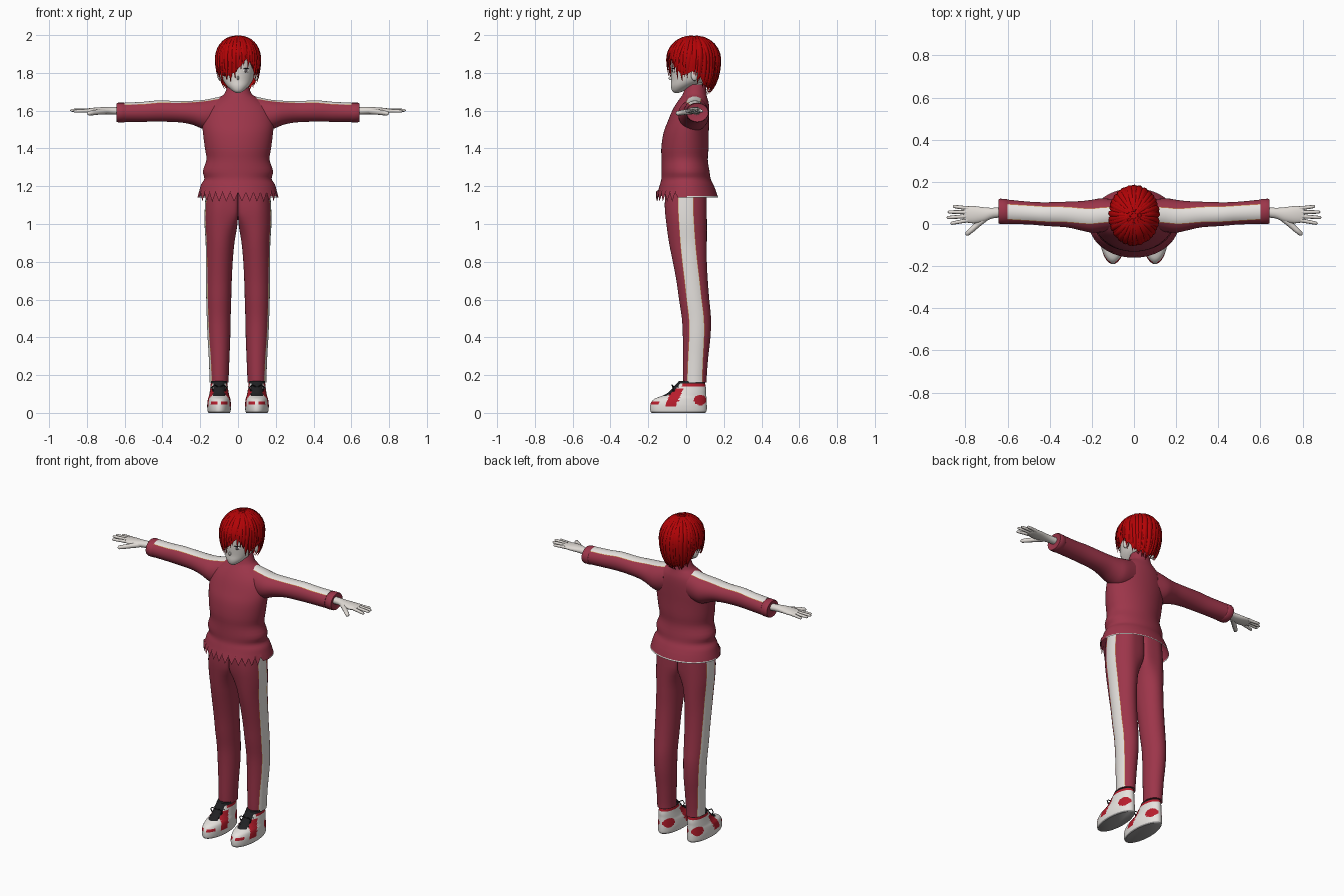
import bpy, bmesh, math, random
from mathutils import Vector, Matrix

random.seed(4)
if "Cube" in bpy.data.objects:
    bpy.data.objects.remove(bpy.data.objects["Cube"])


def material(name, r, g, b):
    m = bpy.data.materials.new(name)
    m.use_nodes = True
    m.diffuse_color = (r, g, b, 1)
    m.node_tree.nodes["Principled BSDF"].inputs["Base Color"].default_value = (r, g, b, 1)
    return m


SUIT = material("tracksuit maroon", 0.335, 0.036, 0.068)
WHITE = material("stripe white", 0.79, 0.76, 0.73)
GOLD = material("stripe edging gold", 0.6, 0.3, 0.08)
SKIN = material("pale skin", 0.74, 0.7, 0.66)
HAIR = material("hair red", 0.45, 0.001, 0.002)
RED = material("shoe red", 0.48, 0.012, 0.025)
BLACK = material("lace black", 0.015, 0.015, 0.017)
SOLE = material("sole grey", 0.34, 0.33, 0.33)
IRIS = material("iris grey", 0.12, 0.1, 0.11)


def finish(bm, name, mats, mirror=False, angle=50):
    bmesh.ops.recalc_face_normals(bm, faces=bm.faces[:])
    mesh = bpy.data.meshes.new(name)
    bm.to_mesh(mesh)
    bm.free()
    for m in mats:
        mesh.materials.append(m)
    ob = bpy.data.objects.new(name, mesh)
    bpy.context.collection.objects.link(ob)
    bpy.ops.object.select_all(action="DESELECT")
    ob.select_set(True)
    bpy.context.view_layer.objects.active = ob
    bpy.ops.object.shade_smooth_by_angle(angle=math.radians(angle))
    if mirror:
        mod = ob.modifiers.new("mirror", "MIRROR")
        mod.use_mirror_merge = False


def dense(rings, k=3):
    """Smoothly interpolate extra rings between the given ones."""
    out = []
    for i in range(len(rings) - 1):
        a, b, c, d = (rings[max(0, min(len(rings) - 1, i + o))] for o in (-1, 0, 1, 2))
        for s in range(k):
            t = s / k
            out.append([q + 0.5 * t * (r - p + t * (2*p - 5*q + 4*r - u + t * (3*(q - r) + u - p)))
                        for p, q, r, u in zip(a, b, c, d)])
    return out + [list(rings[-1])]


def skin_rings(bm, rows, rule=None, caps=(True, True)):
    """Bridge rows of points into a tube."""
    vs = [[bm.verts.new(p) for p in row] for row in rows]
    n = len(rows[0])
    for i in range(len(vs) - 1):
        for j in range(n):
            k = (j + 1) % n
            f = bm.faces.new((vs[i][j], vs[i][k], vs[i + 1][k], vs[i + 1][j]))
            if rule:
                f.material_index = rule(f.calc_center_median(), i, j)
    for on, row in zip(caps, (vs[0], vs[-1])):
        if on:
            f = bm.faces.new(row)
            if rule:
                f.material_index = rule(f.calc_center_median(), 0, n // 2)


def stripe_angles(n, middle, width, radius):
    """Columns packed into a stripe of given half width with a fine edging."""
    h, e = (math.asin(min(.95, w / radius)) for w in (width, width + .0025))
    side = [h / 3, h * 2 / 3, h, e]
    rest = [e + (math.tau - 2 * e) * (k + 1) / (n - 8) for k in range(n - 9)]
    return [middle + t for t in [0] + side + rest + [-t for t in reversed(side)]]


def loft(name, rings, mats, axis="z", n=28, rule=None, caps=(True, True),
         mirror=False, tweak=None, stripe=None):
    """Elliptical sections: (position, centre a, centre b, radius a, radius b)."""
    rows = []
    for i, (h, ca, cb, ra, rb) in enumerate(rings):
        if stripe:
            angles = stripe_angles(n, *stripe, rb if axis == "z" else ra)
        else:
            angles = [math.tau * j / n for j in range(n)]
        row = []
        for j, t in enumerate(angles):
            a, b = ca + ra * math.cos(t), cb + rb * math.sin(t)
            p = Vector((a, b, h)) if axis == "z" else Vector((h, a, b))
            row.append(tweak(p, i, j) if tweak else p)
        rows.append(row)
    if stripe:
        rule = lambda c, i, j: 2 if j in (3, n - 4) else int(j < 3 or j > n - 4)
    bm = bmesh.new()
    skin_rings(bm, rows, rule, caps)
    finish(bm, name, mats, mirror)


def tube(bm, pts, widths, thicks, ups, n=8):
    """Tapered tube along a path, flattened against its up vectors."""
    rows = []
    for i, p in enumerate(pts):
        tan = (pts[min(i + 1, len(pts) - 1)] - pts[max(i - 1, 0)]).normalized()
        side = tan.cross(ups[i]).normalized()
        up = side.cross(tan)
        rows.append([p + side * widths[i] * math.cos(math.tau * j / n)
                     + up * thicks[i] * math.sin(math.tau * j / n) for j in range(n)])
    skin_rings(bm, rows)


def ellipsoid(name, centre, radii, mat, turn=0, mirror=False):
    bm = bmesh.new()
    mx = Matrix.Translation(centre) @ Matrix.Rotation(turn, 4, "Z") @ Matrix.Diagonal((*radii, 1))
    bmesh.ops.create_uvsphere(bm, u_segments=20, v_segments=12, radius=1, matrix=mx)
    finish(bm, name, [mat], mirror)


# Jacket body with a ragged front hem and a pale back trim
body = [(1.18, 0, .005, .204, .152), (1.21, 0, .003, .195, .141), (1.24, 0, 0, .178, .13),
        (1.28, 0, -.003, .186, .127), (1.34, 0, -.007, .167, .122), (1.4, 0, -.006, .175, .125),
        (1.48, 0, 0, .185, .12), (1.54, 0, .012, .188, .11), (1.6, 0, .025, .172, .098),
        (1.64, 0, .035, .14, .085), (1.67, 0, .042, .1, .07), (1.69, 0, .046, .072, .062),
        (1.738, 0, .052, .054, .054)]
hem = [(1.14, 0, .005, .214, .165), (1.147, 0, .005, .213, .163)]


def ragged(p, i, j):
    if i < 2 and p.y < -0.05:
        p.z += -0.022 if j % 2 else 0.026
    return p


loft("jacket_body", hem + dense(body), [SUIT, WHITE], n=64, caps=(False, False), tweak=ragged,
     rule=lambda c, i, j: int(i == 0 and c.y > 0))
loft("collar_lining", [(1.738, 0, .052, .054, .054), (1.7, 0, .05, .044, .044)], [SUIT],
     caps=(False, False))

# Sleeves with a stripe along the top, then cuffs
sleeve = [(.08, .045, 1.59, .07, .088), (.15, .042, 1.577, .08, .085), (.2, .037, 1.582, .078, .073),
          (.25, .039, 1.59, .07, .062), (.32, .045, 1.595, .061, .056), (.42, .047, 1.598, .056, .056),
          (.5, .052, 1.594, .054, .053), (.6, .058, 1.591, .058, .051)]
loft("sleeves", dense(sleeve), [SUIT, WHITE, GOLD], "x", n=32, mirror=True,
     stripe=(math.pi / 2, .034))
loft("cuffs", [(.598, .058, 1.59, .055, .049), (.603, .059, 1.59, .06, .052), (.635, .06, 1.59, .06, .052),
               (.642, .06, 1.59, .057, .049), (.637, .06, 1.59, .04, .035)], [SUIT], "x", mirror=True)

# Trousers: striped legs whose inner sides square off to meet at the hips
leg = dense([(1.24, .082, 0, .082, .105), (1.1, .087, -.002, .088, .111), (1.0, .09, .003, .087, .107),
             (.9, .095, .01, .076, .1), (.8, .099, .02, .071, .09), (.7, .101, .032, .068, .083),
             (.6, .102, .043, .066, .08), (.5, .102, .055, .063, .077), (.4, .101, .056, .06, .073),
             (.3, .1, .051, .055, .067), (.2, .1, .047, .051, .063), (.16, .1, .047, .05, .062)])


def join_hips(p, i, j):
    _, xc, yc, _, ry = leg[i]
    blend = max(0, min(1, (p.z - .94) / .1))
    if p.x < xc:
        s = (p.y - yc) / ry
        p.y = yc + ry * math.copysign(abs(s) ** (1 - .85 * blend), s)
        p.x = max(p.x, 0)
    return p


loft("trouser_legs", leg, [SUIT, WHITE, GOLD], n=44, mirror=True, tweak=join_hips, stripe=(0, .038))


# High-top shoes coloured by region
def shoe_rule(c, i, j):
    x = abs(c.x - .1)
    if c.z < .006:
        return 3
    if c.z > .155 or (c.z > .09 and x < .03 and c.y < 0):
        return 2
    front_panel = .035 < c.z < .13 and x > .03 and abs(c.y + .068 - (c.z - .07) * .4) < .03
    heel_panel = ((c.y - .075) / .032) ** 2 + ((c.z - .068) / .028) ** 2 < 1
    toe_trim = c.y < -.11 and .045 < c.z < .06 and .012 < x < .045
    ankle_trim = c.z > .142 and c.y > -.02
    return int(front_panel or heel_panel or toe_trim or ankle_trim)


shoe = [(0, .1, -.04, .056, .141), (.01, .1, -.04, .061, .149), (.035, .1, -.04, .063, .15),
        (.055, .1, -.038, .062, .147), (.075, .1, -.029, .059, .137), (.09, .1, -.01, .054, .117),
        (.105, .1, .004, .051, .102), (.125, .1, .014, .048, .092), (.15, .1, .024, .045, .078),
        (.168, .1, .03, .043, .068)]
loft("shoes", dense(shoe, 5), [WHITE, RED, BLACK, SOLE], n=80, rule=shoe_rule, mirror=True)
bm = bmesh.new()
UP = Vector((0, 0, 1))
for k in range(3):
    y, z = -.1 + k * .022, .1 + k * .018
    pts = [Vector((.1 + d * .034, y + abs(d) * .016, z)) for d in (-1, 0, 1)]
    tube(bm, pts, [.004] * 3, [.004] * 3, [UP] * 3, 6)
for d in (-1, 1):
    pts = [Vector((.1 + d * a, b, c)) for a, b, c in
           ((0, -.06, .135), (.025, -.075, .148), (.04, -.07, .135), (.03, -.07, .115))]
    tube(bm, pts, [.003] * 4, [.003] * 4, [Vector((0, 1, 0))] * 4, 6)
finish(bm, "shoe_laces", [BLACK], True)

# Hands: palm, four fingers and a thumb
palm = [(.6, .057, 1.597, .024, .021), (.67, .052, 1.6, .025, .02), (.71, .045, 1.6, .034, .019),
        (.76, .044, 1.6, .041, .016), (.8, .046, 1.6, .037, .011), (.808, .046, 1.6, .03, .008)]
loft("palms", dense(palm), [SKIN], "x", n=20, mirror=True)
bm = bmesh.new()
fingers = [((.79, .018, 1.6), (.872, .002, 1.597)), ((.795, .037, 1.602), (.889, .03, 1.602)),
           ((.795, .056, 1.602), (.884, .057, 1.6)), ((.785, .074, 1.6), (.86, .084, 1.597)),
           ((.705, .03, 1.597), (.798, -.052, 1.585))]
for k, (a, b) in enumerate(fingers):
    a, b = Vector(a), Vector(b)
    r = .014 if k == 4 else .009
    radii = [r * q for q in (1.2, 1, .95, .8, .2)]
    tube(bm, [a.lerp(b, t) for t in (0, .35, .7, .93, 1)], radii, radii, [UP] * 5)
finish(bm, "fingers", [SKIN], True)

# Head, neck and face
loft("neck", [(1.64, 0, .05, .046, .046), (1.7, 0, .045, .042, .043), (1.77, 0, .04, .043, .045)], [SKIN])
head = [(1.694, 0, -.05, .01, .01), (1.705, 0, -.042, .03, .032), (1.73, 0, -.017, .058, .063),
        (1.76, 0, .012, .078, .09), (1.8, 0, .03, .09, .11), (1.85, 0, .04, .1, .121),
        (1.9, 0, .04, .1, .12), (1.95, 0, .04, .075, .092), (1.975, 0, .04, .03, .04)]
loft("head", dense(head), [SKIN], n=36)
ellipsoid("ears", (.096, .045, 1.788), (.011, .02, .03), SKIN, .35, True)
ellipsoid("nose", (0, -.077, 1.772), (.006, .015, .011), SKIN)
ellipsoid("mouth", (0, -.075, 1.737), (.014, .004, .0016), IRIS)
ellipsoid("eye_whites", (.042, -.067, 1.812), (.02, .004, .011), WHITE, .4, True)
ellipsoid("irises", (.042, -.069, 1.812), (.009, .004, .01), IRIS, .4, True)
ellipsoid("eyelashes", (.043, -.068, 1.823), (.019, .004, .002), BLACK, .4, True)

# Hair: an undercap plus layered tapered locks; zero degrees faces the front
HAIRLINE = [(-180, 150), (-120, 138), (-95, 110), (-70, 118), (-35, 122), (-12, 116), (6, 106),
            (24, 93), (42, 105), (62, 121), (80, 116), (95, 110), (120, 138), (180, 150)]


def hair_end(a):
    a = (a + 180) % 360 - 180
    for (p, s), (q, t) in zip(HAIRLINE, HAIRLINE[1:]):
        if a <= q:
            return s + (t - s) * (a - p) / (q - p)


def hair_point(a, t, scale=1):
    a, t = math.radians(a), math.radians(t)
    r = math.sin(t) ** (0.78 if t > math.pi / 2 else 0.92) * scale
    h = (0.2 if math.cos(t) < 0 else 0.127) * math.cos(t) * scale
    return Vector((.117 * r * math.sin(a), .04 - .139 * r * math.cos(a), 1.866 + h))


bm = bmesh.new()
skin_rings(bm, [[hair_point(a, 3 + (hair_end(a) - 9) * s / 14, .97) for a in range(0, 360, 6)]
                for s in range(15)], caps=(True, False))
finish(bm, "hair_cap", [HAIR])

bm = bmesh.new()
for layer, count in ((1.0, 46), (1.02, 30)):
    for k in range(count):
        a = 360 * (k + random.uniform(-.3, .3)) / count
        end = hair_end(a) + random.uniform(-7, 5)
        start = random.uniform(4, 16)
        sweep = random.uniform(-9, 5)
        fr = [s / 10 for s in range(11)]
        pts = [hair_point(a + sweep * f * f, start + (end - start) * f, layer) for f in fr]
        ups = [(p - Vector((0, .04, 1.84))).normalized() for p in pts]
        taper = [max(.06, math.sin(math.pi * min(1, .12 + .88 * f)) ** .6) for f in fr]
        tube(bm, pts, [.0125 * w for w in taper], [.0055 * w for w in taper], ups, 6)
finish(bm, "hair_locks", [HAIR], angle=60)
